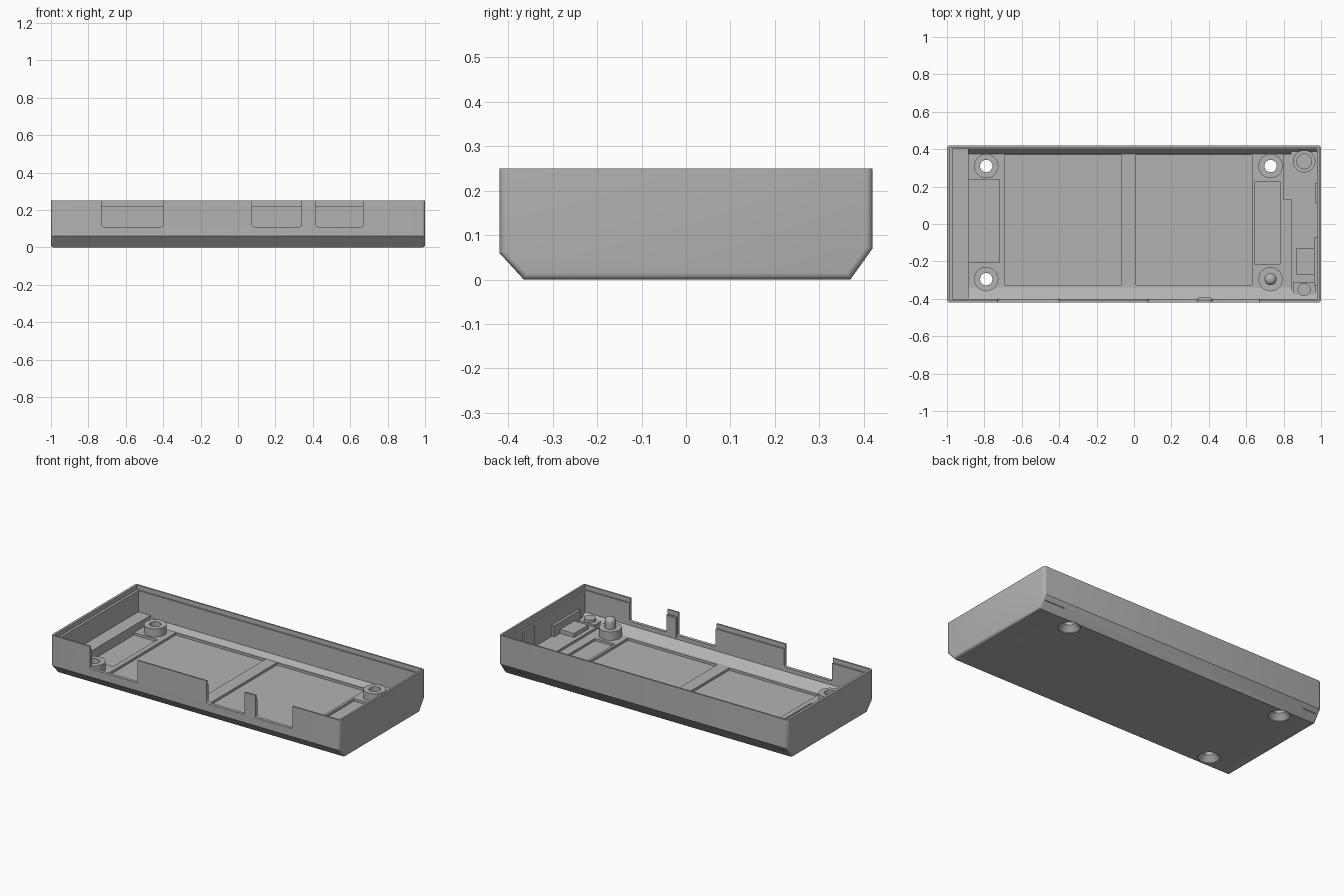
import bpy, bmesh, math
from mathutils import Matrix

old = bpy.data.objects.get("Cube")
if old:
    bpy.data.objects.remove(old, do_unlink=True)

grey = bpy.data.materials.new("plain_grey")
grey.use_nodes = True
colour = (0.45, 0.45, 0.45, 1)
grey.diffuse_color = colour
grey.node_tree.nodes["Principled BSDF"].inputs["Base Color"].default_value = colour


def finish(name, bm):
    bmesh.ops.recalc_face_normals(bm, faces=bm.faces)
    mesh = bpy.data.meshes.new(name)
    bm.to_mesh(mesh)
    bm.free()
    mesh.materials.append(grey)
    ob = bpy.data.objects.new(name, mesh)
    bpy.context.collection.objects.link(ob)
    return ob


def box(name, x, y, z, round_y=0):
    """Box from min/max pairs, optionally rounding the edges that run along y."""
    bm = bmesh.new()
    size = [b - a for a, b in (x, y, z)]
    mid = [(a + b) / 2 for a, b in (x, y, z)]
    bmesh.ops.create_cube(bm, size=1, matrix=Matrix.Translation(mid) @ Matrix.Diagonal((*size, 1)))
    if round_y:
        edges = [e for e in bm.edges if abs(e.verts[0].co.y - e.verts[1].co.y) > 0.001]
        bmesh.ops.bevel(bm, geom=edges, offset=round_y, segments=4, profile=0.5, affect='EDGES')
    return finish(name, bm)


def extrude_x(name, profile, x0, x1, round_ends=0):
    """Extrude a (y, z) profile along x, optionally rounding the end outlines below the rim."""
    bm = bmesh.new()
    face = bm.faces.new([bm.verts.new((x0, y, z)) for y, z in profile])
    new = bmesh.ops.extrude_face_region(bm, geom=[face])["geom"]
    moved = [v for v in new if isinstance(v, bmesh.types.BMVert)]
    bmesh.ops.translate(bm, verts=moved, vec=(x1 - x0, 0, 0))
    if round_ends:
        top = max(z for _, z in profile)
        edges = [e for e in bm.edges
                 if abs(e.verts[0].co.x - e.verts[1].co.x) < 0.001
                 and min(v.co.z for v in e.verts) < top - 0.001]
        bmesh.ops.bevel(bm, geom=edges, offset=round_ends, segments=4, profile=0.5, affect='EDGES')
    return finish(name, bm)


def lathe(name, x, y, profile, closed=False, sides=32):
    """Spin an (r, z) profile; a closed profile makes a ring."""
    bm = bmesh.new()
    verts = [bm.verts.new((r, 0, z)) for r, z in profile]
    pairs = list(zip(verts, verts[1:] + verts[:1] if closed else verts[1:]))
    edges = [bm.edges.new(p) for p in pairs]
    bmesh.ops.spin(bm, geom=verts + edges, axis=(0, 0, 1), cent=(0, 0, 0),
                   angle=math.tau, steps=sides, use_duplicate=False)
    bmesh.ops.remove_doubles(bm, verts=bm.verts, dist=0.0001)
    bmesh.ops.translate(bm, verts=bm.verts, vec=(x, y, 0))
    return finish(name, bm)


def cut(target, cutter):
    mod = target.modifiers.new("cut", 'BOOLEAN')
    mod.operation, mod.solver, mod.object = 'DIFFERENCE', 'EXACT', cutter
    bpy.context.view_layer.update()
    deps = bpy.context.evaluated_depsgraph_get()
    mesh = bpy.data.meshes.new_from_object(target.evaluated_get(deps))
    target.modifiers.clear()
    target.data = mesh
    bpy.data.objects.remove(cutter, do_unlink=True)


# Tray body with chamfered long sides, hollowed with a stepped rim
TOP, FLOOR, POCKET = 0.25, 0.045, 0.03
tray = extrude_x("tray_shell", [(-0.42, TOP), (-0.42, 0.06), (-0.365, 0),
                                (0.37, 0), (0.42, 0.07), (0.42, TOP)], -1, 1, 0.015)
cut(tray, extrude_x("cavity", [(-0.4, 0.3), (-0.4, 0.085), (-0.34, FLOOR),
                               (0.375, FLOOR), (0.4, 0.075), (0.4, 0.3)], -0.97, 0.978))
cut(tray, box("rim_step", (-0.985, 0.988), (-0.41, 0.41), (0.222, 0.32)))

# Floor pockets
for x, y in [((-0.69, -0.07), (-0.325, 0.37)), ((0.01, 0.63), (-0.325, 0.37)),
             ((-0.885, -0.72), (-0.205, 0.235)), ((0.645, 0.78), (-0.215, 0.225))]:
    cut(tray, box("pocket", x, y, (POCKET, 0.06)))

# Port openings in the front wall
for x in [(-0.73, -0.40), (0.075, 0.34), (0.415, 0.67)]:
    cut(tray, box("opening", x, (-0.5, -0.38), (0.11, 0.35), 0.012))

# Screw holes with countersinks, and their standoffs
HOLE, POST = 0.033, 0.065
for name, x, y in [("right_back", -0.79, 0.31), ("right_front", -0.79, -0.295),
                   ("left_back", 0.73, 0.31)]:
    cut(tray, lathe("screw_hole", x, y, [(0, -0.02), (0.062, -0.02), (0.062, 0.004),
                                         (HOLE, 0.036), (HOLE, 0.2), (0, 0.2)]))
    lathe(name + "_standoff", x, y, [(HOLE, 0.04), (POST, 0.04), (POST, 0.095),
                                     (HOLE, 0.095)], closed=True)

# Solid standoff with a domed pin
dome = [(0.032 * math.cos(a), 0.138 + 0.027 * math.sin(a))
        for a in (math.pi / 2 * i / 6 for i in range(6))]
lathe("left_front_pin", 0.73, -0.295,
      [(0, 0.04), (POST, 0.04), (POST, 0.098), (0.032, 0.098)] + dome + [(0, 0.165)])

# Ledge at the right end, thicker strip behind the front post
box("right_ledge", (-0.975, -0.885), (-0.402, 0.402), (0.042, 0.09))
box("front_post_backing", (0.345, 0.41), (-0.412, -0.394), (0.095, 0.22))

# Raised shelf, blocks and bosses at the left end
box("left_shelf", (0.84, 0.982), (-0.402, 0.402), (0.042, 0.06))
box("shelf_step", (0.80, 0.845), (0.13, 0.375), (0.042, 0.0595))
box("shelf_block", (0.865, 0.97), (-0.27, -0.13), (0.05, 0.085))
box("shelf_small_block", (0.85, 0.97), (-0.39, -0.31), (0.05, 0.072))
box("end_wall_plate", (0.962, 0.982), (-0.33, -0.07), (0.05, 0.13))
box("end_wall_bar", (0.968, 0.982), (0.11, 0.22), (0.05, 0.19))
lathe("front_boss", 0.91, -0.35, [(0, 0.05), (0.035, 0.05), (0.035, 0.088), (0, 0.088)])
lathe("back_boss", 0.91, 0.335, [(0.04, 0.05), (0.06, 0.05), (0.06, 0.088),
                                 (0.04, 0.088)], closed=True)

# Smooth the curved faces, keep edges crisp
for ob in bpy.context.scene.objects:
    if ob.type == 'MESH' and ob.data.materials and ob.data.materials[0] == grey:
        bpy.ops.object.select_all(action='DESELECT')
        ob.select_set(True)
        bpy.context.view_layer.objects.active = ob
        bpy.ops.object.shade_smooth_by_angle(angle=math.radians(30))
